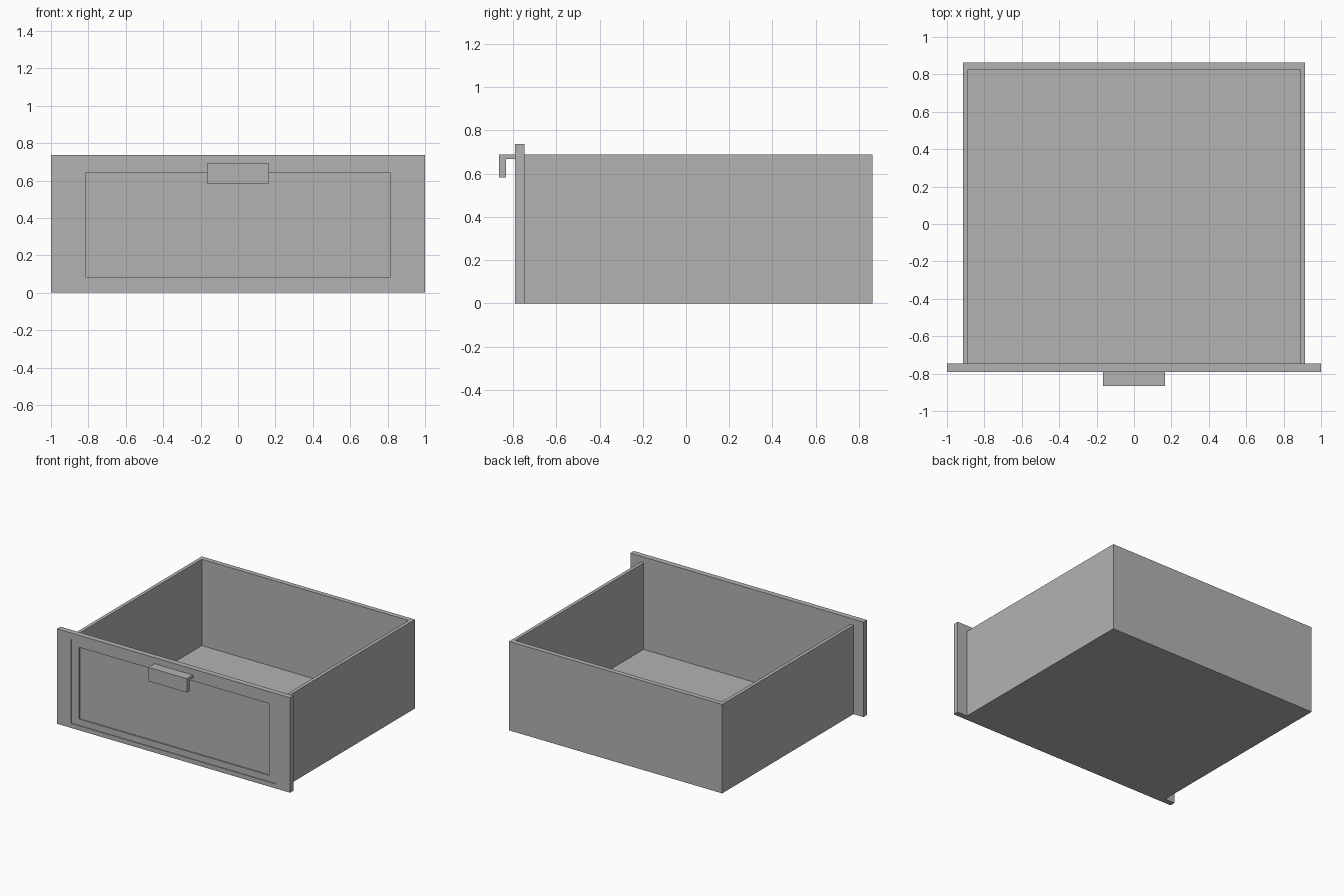
import bpy
import bmesh

cube = bpy.data.objects.get("Cube")
if cube:
    bpy.data.objects.remove(cube, do_unlink=True)

GREY = (0.45, 0.45, 0.45, 1.0)
grey = bpy.data.materials.new("plain_grey")
grey.use_nodes = True
grey.diffuse_color = GREY
grey.node_tree.nodes["Principled BSDF"].inputs["Base Color"].default_value = GREY


def finish(name, bm):
    bmesh.ops.recalc_face_normals(bm, faces=bm.faces)
    mesh = bpy.data.meshes.new(name)
    bm.to_mesh(mesh)
    bm.free()
    mesh.materials.append(grey)
    obj = bpy.data.objects.new(name, mesh)
    bpy.context.collection.objects.link(obj)
    return obj


def prism(name, outline, offset):
    """Extrude a closed outline along an offset."""
    bm = bmesh.new()
    face = bm.faces.new([bm.verts.new(p) for p in outline])
    top = bmesh.ops.extrude_face_region(bm, geom=[face])["geom"]
    moved = [v for v in top if isinstance(v, bmesh.types.BMVert)]
    bmesh.ops.translate(bm, verts=moved, vec=offset)
    return finish(name, bm)


def stepped_panel(name, rings):
    """Join nested rectangles (half width, bottom, top, y) and cap both ends."""
    bm = bmesh.new()
    loops = [[bm.verts.new(p) for p in
              ((-w, y, low), (w, y, low), (w, y, high), (-w, y, high))]
             for w, low, high, y in rings]
    for a, b in zip(loops, loops[1:]):
        for i in range(4):
            j = (i + 1) % 4
            bm.faces.new((a[i], a[j], b[j], b[i]))
    bm.faces.new(loops[0])
    bm.faces.new(loops[-1])
    return finish(name, bm)


# Drawer body: three walls in one U-shaped plan, open towards the front panel
OUT, INN = 0.915, 0.888
FRONT, BACK_IN, BACK = -0.747, 0.825, 0.863
HEIGHT, FLOOR = 0.69, 0.02
plan = [(-OUT, FRONT), (-INN, FRONT), (-INN, BACK_IN), (INN, BACK_IN),
        (INN, FRONT), (OUT, FRONT), (OUT, BACK), (-OUT, BACK)]
prism("drawer_walls", [(x, y, 0) for x, y in plan], (0, 0, HEIGHT))

# Bottom board between the walls
board = [(-INN, FRONT), (INN, FRONT), (INN, BACK_IN), (-INN, BACK_IN)]
prism("drawer_floor", [(x, y, 0) for x, y in board], (0, 0, FLOOR))

# Front panel with a shallow outer step and a recessed centre
FACE = -0.79
stepped_panel("front_panel", [
    (1.0, 0.0, 0.737, FRONT),
    (1.0, 0.0, 0.737, FACE),
    (0.88, 0.035, 0.685, FACE),
    (0.88, 0.035, 0.685, FACE + 0.006),
    (0.815, 0.083, 0.64, FACE + 0.006),
    (0.815, 0.083, 0.64, FACE + 0.016),
])

# Hooked handle: L-shaped side profile swept across the width
GRIP = 0.166
hook = [(-0.78, 0.69), (-0.865, 0.69), (-0.865, 0.583),
        (-0.832, 0.583), (-0.832, 0.668), (-0.78, 0.668)]
prism("handle", [(-GRIP, y, z) for y, z in hook], (2 * GRIP, 0, 0))
